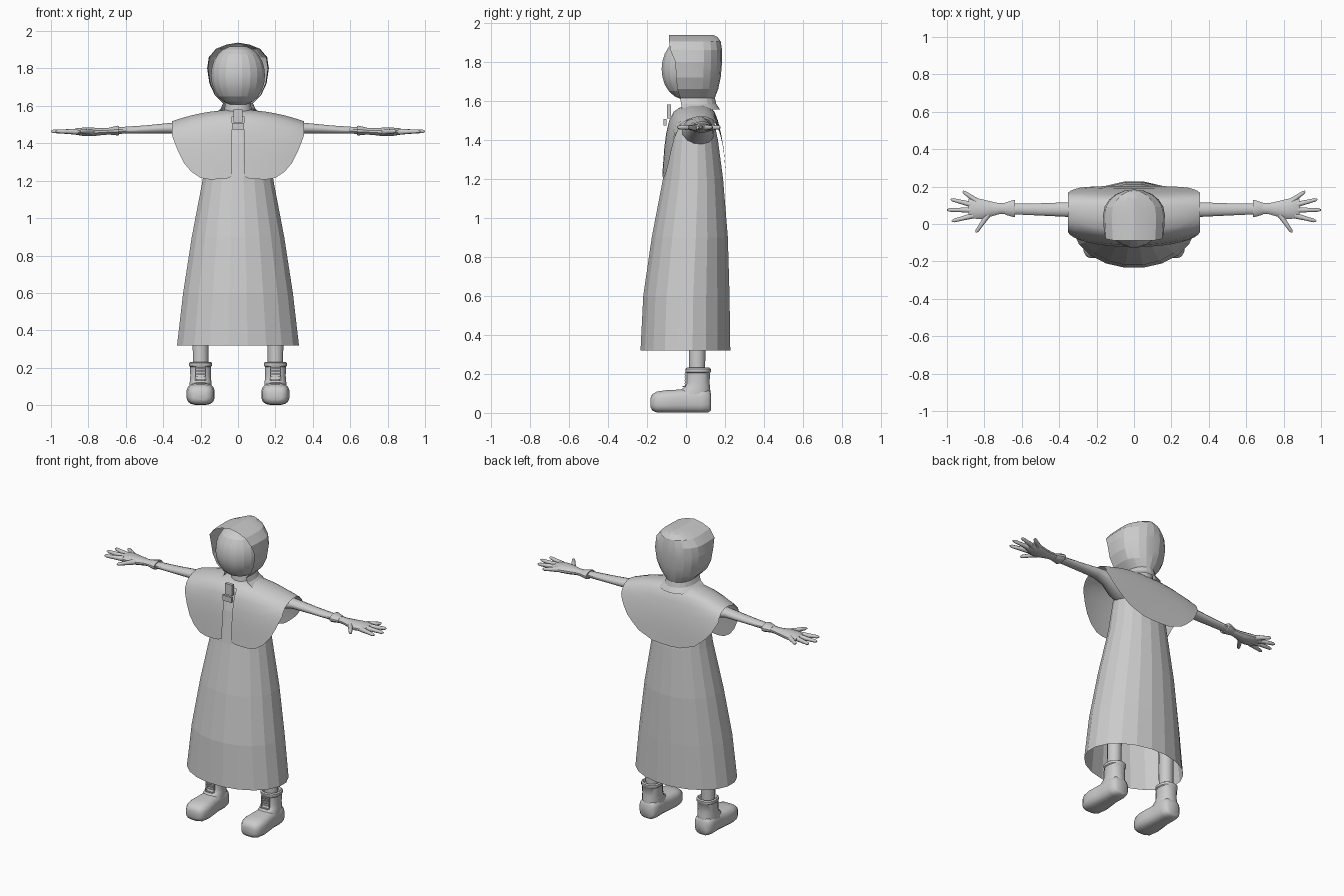
import bpy, bmesh
from math import sin, cos, pi, radians, copysign
from mathutils import Vector

if "Cube" in bpy.data.objects:
    bpy.data.objects.remove(bpy.data.objects["Cube"])


def make(name, verts, faces, smooth=None, mirror=False):
    me = bpy.data.meshes.new(name)
    me.from_pydata(verts, [], faces)
    bm = bmesh.new()
    bm.from_mesh(me)
    bmesh.ops.remove_doubles(bm, verts=bm.verts, dist=1e-5)
    bmesh.ops.recalc_face_normals(bm, faces=bm.faces)
    bm.to_mesh(me)
    bm.free()
    ob = bpy.data.objects.new(name, me)
    bpy.context.collection.objects.link(ob)
    if smooth:
        bpy.ops.object.select_all(action='DESELECT')
        ob.select_set(True)
        bpy.context.view_layer.objects.active = ob
        bpy.ops.object.shade_smooth_by_angle(angle=radians(smooth))
    if mirror:
        ob.modifiers.new("mirror", 'MIRROR').use_bisect_axis[0] = False
    return ob


def loft(name, rings, closed=True, caps=(True, True), **kw):
    n = len(rings[0])
    verts = [v for r in rings for v in r]
    faces = []
    for i in range(len(rings) - 1):
        for j in range(n if closed else n - 1):
            k = (j + 1) % n
            faces.append((i*n + j, i*n + k, (i+1)*n + k, (i+1)*n + j))
    if caps[0]:
        faces.append(tuple(range(n)))
    if caps[1]:
        faces.append(tuple(range((len(rings)-1)*n, len(rings)*n)))
    return make(name, verts, faces, **kw)


def oval(n, a, b, p=1.0):
    # superellipse: p < 1 gives boxier corners
    f = lambda t: copysign(abs(t)**p, t)
    return [(a*f(cos(2*pi*(i+.5)/n)), b*f(sin(2*pi*(i+.5)/n))) for i in range(n)]


def tube(name, stations, n=8, **kw):
    # stations: (centre, radius)
    pts = [Vector(s[0]) for s in stations]
    d = (pts[-1] - pts[0]).normalized()
    u = d.cross(Vector((0, 0, 1))).normalized()
    w = u.cross(d)
    return loft(name, [[p + u*x + w*y for x, y in oval(n, s[1], s[1])]
                       for p, s in zip(pts, stations)], **kw)


def box(name, c, s, **kw):
    v = [(c[0]+x*s[0]/2, c[1]+y*s[1]/2, c[2]+z*s[2]/2)
         for x in (-1, 1) for y in (-1, 1) for z in (-1, 1)]
    f = [(0, 1, 3, 2), (4, 6, 7, 5), (0, 4, 5, 1), (2, 3, 7, 6), (0, 2, 6, 4), (1, 5, 7, 3)]
    return make(name, v, f, **kw)


def lerp(table, t):
    for (a, va), (b, vb) in zip(table, table[1:]):
        if t <= b:
            return va + (vb - va)*max(0, (t - a)/(b - a))
    return table[-1][1]


# Long dress: z, half width, front y, back y
dress = [(.32, .33, -.236, .23), (.6, .297, -.222, .226), (.9, .25, -.178, .217),
         (1.2, .192, -.12, .192), (1.4, .165, -.09, .165), (1.52, .14, -.06, .14),
         (1.57, .07, -.02, .12)]
loft("dress", [[(x, y + (f+b)/2, z) for x, y in oval(20, w, (b-f)/2)]
               for z, w, f, b in dress], caps=(False, False))

# Cape: columns across x, each draped from the front hem over the shoulder to the back hem
front_hem = [(0, 1.235), (.06, 1.212), (.14, 1.205), (.2, 1.215), (.26, 1.255),
             (.30, 1.31), (.33, 1.38), (.352, 1.44)]
back_hem = [(0, 1.22), (.1, 1.228), (.2, 1.265), (.28, 1.33), (.33, 1.40), (.352, 1.45)]
front_y = [(0, .02), (.012, -.03), (.04, -.07), (.1, -.095), (.2, -.11), (.4, -.125)]
back_y = [(0, .09), (.012, .125), (.04, .15), (.1, .17), (.2, .19), (.4, .208)]
half = [.033, .06, .1, .15, .2, .25, .29, .32, .34, .352]
fr = [1, .8, .6, .4, .22, .1, .04, 0]
cols = []
for x in [-h for h in reversed(half)] + half:
    a = abs(x)
    top = 1.58 - .5*a*a
    col = []
    for t in fr:
        d = t*(top - lerp(front_hem, a))
        col.append((x, lerp(front_y, d) + .04*(a/.35)**2, top - d))
    for t in reversed(fr):
        d = t*(top - lerp(back_hem, a))
        col.append((x, lerp(back_y, d) + .008*(a/.35)**2, top - d))
    cols.append(col)
cape = loft("cape", cols, closed=False, caps=(False, False), smooth=50)
bm = bmesh.new()
bm.from_mesh(cape.data)
slit = [f for f in bm.faces if abs(f.calc_center_median().x) < .01
        and f.calc_center_median().y < -.07]
bmesh.ops.delete(bm, geom=slit, context='FACES')
bm.to_mesh(cape.data)
bm.free()

# Clasp and tie at the cape opening
box("clasp", (0, -.108, 1.49), (.066, .014, .035))
box("clasp_strap", (0, -.088, 1.545), (.05, .02, .07))

# Neck and collar
loft("neck", [[(x, y+.06, z) for x, y in oval(12, r, r)]
              for z, r in ((1.5, .08), (1.58, .075), (1.66, .065))], smooth=40)

# Head
head = []
for i in range(1, 12):
    t = pi*i/12
    r = sin(t)**.85
    head.append([(x, y+.02, 1.763 - .16*cos(t)) for x, y in oval(20, .146*r, .147*r)])
loft("head", head, smooth=15)

# Hood: z, half width, front rim y, back y
hood = [(1.555, .13, -.02, .175), (1.585, .092, -.025, .155), (1.615, .08, -.03, .148),
        (1.66, .125, -.045, .165), (1.72, .153, -.05, .178), (1.80, .165, -.055, .185),
        (1.86, .156, -.08, .185), (1.905, .118, -.087, .178), (1.928, .06, -.087, .16),
        (1.938, .0, -.087, .14)]
rings = []
for z, w, f, b in hood:
    c = .05
    half_arc = [(w*.96, f), (w*.99, (f+c)/2)]
    arc = [(w*cos(pi*i/10), c + (b-c)*sin(pi*i/10)) for i in range(11)]
    ring = half_arc + arc + [(-x, y) for x, y in reversed(half_arc)]
    rings.append([(x, y, z) for x, y in ring])
loft("hood", rings, closed=False, caps=(False, False), smooth=15)

# Sleeves, cuffs and palms: x, y half depth, z half height, y centre, z centre
def limb(name, st, n=12):
    loft(name, [[(x, y+cy, z+cz) for y, z in oval(n, ry, rz)]
                for x, ry, rz, cy, cz in st], mirror=True, smooth=40)


limb("sleeve", [(.11, .085, .08, .06, 1.44), (.2, .075, .065, .065, 1.455),
                (.28, .05, .042, .074, 1.475), (.36, .04, .029, .077, 1.481),
                (.5, .034, .022, .078, 1.474), (.65, .029, .018, .08, 1.468)])
limb("cuff", [(.635, .046, .025, .083, 1.468), (.642, .048, .027, .083, 1.468),
              (.69, .033, .019, .082, 1.465)])
limb("palm", [(.66, .03, .018, .082, 1.466), (.72, .03, .019, .082, 1.463),
              (.77, .043, .023, .08, 1.461), (.82, .056, .024, .08, 1.461),
              (.865, .057, .018, .085, 1.463), (.885, .05, .011, .088, 1.463)])

# Fingers: base x, y and tip x, y
for name, bx, by, tx, ty in (("thumb", .78, .05, .845, -.045), ("index_finger", .86, .045, .975, .015),
                             ("middle_finger", .865, .075, 1.0, .075),
                             ("ring_finger", .865, .103, .98, .132),
                             ("little_finger", .84, .122, .915, .175)):
    a, b = Vector((bx, by, 1.462)), Vector((tx, ty, 1.464))
    tube(name, [(a.lerp(b, t), r) for t, r in
                ((0, .017), (.5, .0125), (.9, .010), (1, .004))], mirror=True, smooth=50)

# Legs
loft("leg", [[(x+cx, y+.057, z) for x, y in oval(12, r, r)] for z, cx, r in
             ((.15, .2, .042), (.45, .2, .045), (.9, .12, .065))],
     mirror=True, smooth=40)

# Boots: foot lofted along y, shaft lofted upward
foot = [(-.182, .035, .03, .075), (-.174, .055, .012, .095), (-.15, .069, .002, .11),
        (-.1, .076, 0, .117), (-.04, .07, 0, .12), (.02, .062, 0, .125), (.08, .064, 0, .125),
        (.115, .056, .002, .12), (.128, .04, .012, .1)]
loft("boot_foot", [[(x+.2, y, z+(lo+hi)/2) for x, z in oval(16, w, (hi-lo)/2, .65)]
                   for y, w, lo, hi in foot], mirror=True, smooth=50)
shaft = [(.07, .06, -.05, .127), (.115, .06, -.035, .126), (.13, .058, -.012, .124),
         (.155, .056, -.001, .122), (.205, .057, .0, .124), (.21, .062, -.004, .128),
         (.226, .062, -.004, .128), (.232, .054, .004, .12), (.215, .046, .012, .112)]
loft("boot_shaft", [[(x+.2, y+(f+b)/2, z) for x, y in oval(16, w, (b-f)/2, .85)]
                    for z, w, f, b in shaft], mirror=True, smooth=40)

# Laces
for i in range(5):
    z = .135 + i*.016
    y = -.012 if i == 0 else -.003
    box("lace", (.2, y, z), (.05, .01, .005), mirror=True)
for s in (-1, 1):
    box("lace_edge", (.2 + s*.027, -.001, .17), (.006, .01, .075), mirror=True)
